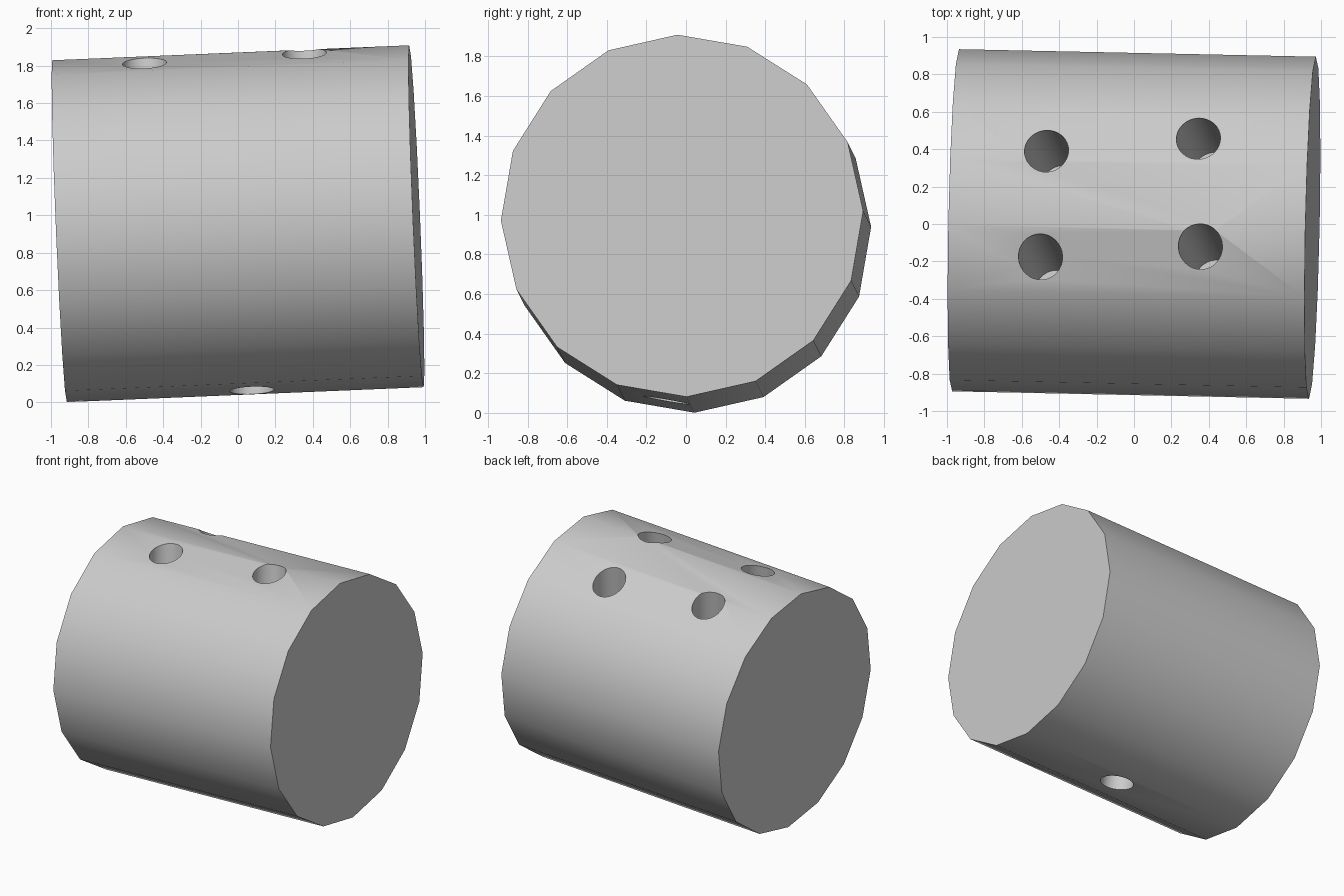
import bpy
import bmesh
from math import radians
from mathutils import Matrix, Vector

cube = bpy.data.objects.get("Cube")
if cube:
    bpy.data.objects.remove(cube, do_unlink=True)

grey = bpy.data.materials.new("plain grey")
grey.use_nodes = True
colour = (0.6, 0.6, 0.6, 1)
grey.diffuse_color = colour
grey.node_tree.nodes["Principled BSDF"].inputs["Base Color"].default_value = colour


def cylinder(name, sides, radius, length, matrix):
    """Capped cylinder along the local z axis of the matrix."""
    bm = bmesh.new()
    bmesh.ops.create_cone(bm, cap_ends=True, segments=sides, radius1=radius,
                          radius2=radius, depth=length, matrix=matrix)
    mesh = bpy.data.meshes.new(name)
    bm.to_mesh(mesh)
    bm.free()
    mesh.materials.append(grey)
    obj = bpy.data.objects.new(name, mesh)
    bpy.context.collection.objects.link(obj)
    return obj


# Sixteen-sided drum lying slightly tilted along x
axis = Vector((1.91, -0.04, 0.08)).normalized()
side = Vector((0, 0, 1)).cross(axis).normalized()
frame = Matrix((axis, side, axis.cross(side))).transposed().to_4x4()
roll = Matrix.Rotation(radians(1.5), 4, "X")
drum = cylinder("drum", 16, 0.915, 1.91,
                Matrix.Translation((0, 0, 0.955)) @ frame @ roll
                @ Matrix.Rotation(radians(90), 4, "Y"))


def drill(name, mouth, direction, depth):
    """Cut a blind round hole that starts a little outside the drum."""
    down = Vector(direction).normalized()
    lead = 0.2
    centre = Vector(mouth) + down * (depth - lead) / 2
    turn = down.to_track_quat("Z", "Y").to_matrix().to_4x4()
    cutter = cylinder(name, 32, 0.118, depth + lead, Matrix.Translation(centre) @ turn)
    cutter.hide_render = True
    mod = drum.modifiers.new(name, "BOOLEAN")
    mod.operation = "DIFFERENCE"
    mod.solver = "EXACT"
    mod.object = cutter
    bpy.ops.object.modifier_apply(modifier=mod.name)
    bpy.data.objects.remove(cutter, do_unlink=True)


bpy.context.view_layer.objects.active = drum
drum.select_set(True)

# Four slanted holes on top, one underneath
slant = Vector((0.06, -0.13, -1))
for i, mouth in enumerate([(-0.465, 0.385, 1.71), (0.345, 0.455, 1.73),
                           (-0.5, -0.175, 1.815), (0.355, -0.12, 1.865)]):
    drill(f"top_hole_{i + 1}", mouth, slant, 1.47)
drill("bottom_hole", (0.075, -0.1, 0.06), -slant, 1.2)

bpy.ops.object.shade_smooth_by_angle(angle=radians(30))
